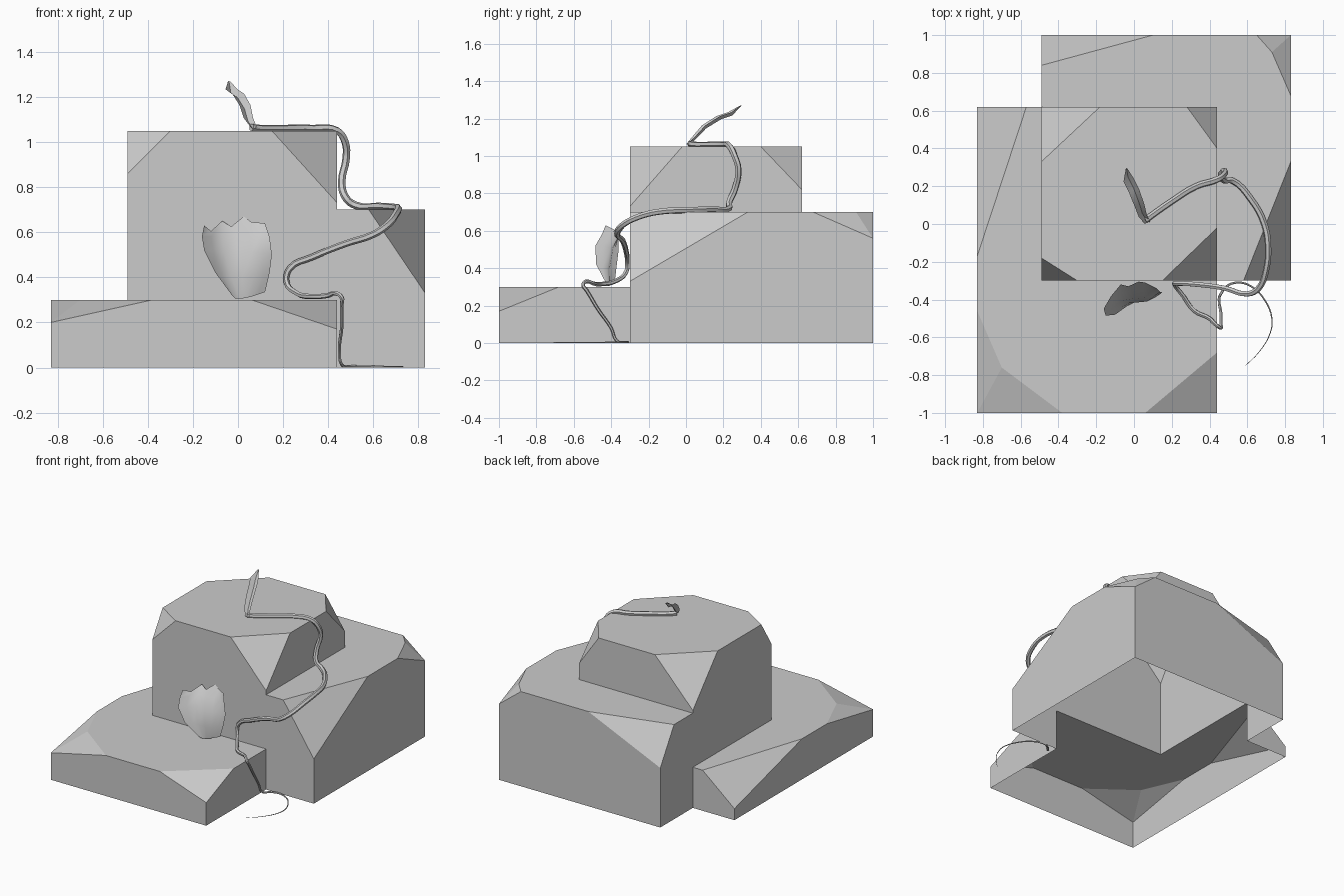
import bpy, bmesh
from mathutils import Vector

if "Cube" in bpy.data.objects:
    bpy.data.objects.remove(bpy.data.objects["Cube"])


def mesh_object(name, bm):
    me = bpy.data.meshes.new(name)
    bm.to_mesh(me)
    bm.free()
    ob = bpy.data.objects.new(name, me)
    bpy.context.collection.objects.link(ob)
    return ob


def activate(ob):
    bpy.ops.object.select_all(action='DESELECT')
    ob.select_set(True)
    bpy.context.view_layer.objects.active = ob


def rock(name, x0, x1, y0, y1, top, rim, corner_heights):
    """Block with chipped corners: flat top rim, four lowered corners."""
    bm = bmesh.new()
    for (x, y), h in zip([(x0, y0), (x1, y0), (x1, y1), (x0, y1)], corner_heights):
        bm.verts.new((x, y, 0))
        if h < top:
            bm.verts.new((x, y, h))
    for x, y in rim:
        bm.verts.new((x, y, top))
    bmesh.ops.convex_hull(bm, input=bm.verts[:])
    bmesh.ops.dissolve_limit(bm, angle_limit=0.005, verts=bm.verts[:], edges=bm.edges[:])
    bmesh.ops.recalc_face_normals(bm, faces=bm.faces[:])
    return mesh_object(name, bm)


def sheet(name, rows):
    """Open surface from rows of points."""
    bm = bmesh.new()
    grid = [[bm.verts.new(p) for p in r] for r in rows]
    for a, b in zip(grid, grid[1:]):
        for i in range(len(a) - 1):
            bm.faces.new((a[i], a[i + 1], b[i + 1], b[i]))
    ob = mesh_object(name, bm)
    activate(ob)
    bpy.ops.object.shade_smooth_by_angle(angle=0.8)
    return ob


# Rocks: low slab, rear block and tall block, merged into one shell
rocks = rock("rocks", -.83, .44, -1, .62, .30,
             [(.06, -1), (.44, -.68), (.44, .62), (-.57, .62),
              (-.83, -.17), (-.83, -.46), (-.70, -.76), (-.38, -1)],
             [.20, .17, .30, .085])
rear = rock("rear_rock", -.49, .83, -.30, 1, .70,
            [(-.49, -.30), (.58, -.30), (.83, .33), (.83, .68),
             (.73, .91), (.65, 1), (.10, 1), (-.49, .84)],
            [.70, .33, .56, .44])
tall = rock("tall_rock", -.49, .44, -.30, .62, 1.05,
            [(-.30, -.30), (.15, -.30), (.44, -.02), (.44, .40),
             (.28, .62), (-.18, .62), (-.49, .33), (-.49, -.18)],
            [.86, .73, .82, .72])
activate(rocks)
for other in (rear, tall):
    mod = rocks.modifiers.new("union", 'BOOLEAN')
    mod.operation = 'UNION'
    mod.solver = 'EXACT'
    mod.object = other
    bpy.ops.object.modifier_apply(modifier=mod.name)
    bpy.data.objects.remove(other)

# Open underside
bm = bmesh.new()
bm.from_mesh(rocks.data)
under = [f for f in bm.faces if all(v.co.z < .001 for v in f.verts)]
bmesh.ops.delete(bm, geom=under, context='FACES')
bmesh.ops.dissolve_limit(bm, angle_limit=0.005, verts=bm.verts[:], edges=bm.edges[:])
bm.to_mesh(rocks.data)
bm.free()

# Vine: thin coil on the ground, climbing and winding over the rocks
root = [(.59, -.75, .003), (.66, -.68, .003), (.72, -.58, .003), (.73, -.50, .003),
        (.69, -.40, .004), (.62, -.33, .004), (.55, -.31, .005), (.49, -.33, .006),
        (.46, -.37, .012), (.45, -.40, .08), (.46, -.47, .18), (.46, -.53, .28)]
stem = [(.46, -.55, .31), (.43, -.53, .33), (.40, -.50, .32), (.32, -.46, .315),
        (.26, -.38, .33), (.215, -.32, .38), (.23, -.315, .44), (.33, -.32, .49),
        (.48, -.34, .55), (.60, -.37, .59), (.66, -.34, .63), (.70, -.24, .68),
        (.71, -.12, .705), (.69, 0, .71), (.62, .13, .715), (.52, .23, .72),
        (.48, .23, .75), (.46, .26, .82), (.48, .28, .93), (.475, .26, 1.0),
        (.44, .235, 1.05), (.33, .20, 1.06), (.20, .12, 1.06), (.10, .05, 1.06),
        (.06, .02, 1.065)]
path = root + stem
curve = bpy.data.curves.new("vine", 'CURVE')
curve.dimensions = '3D'
curve.resolution_u = 4
curve.bevel_depth = 1
curve.bevel_resolution = 1
curve.use_fill_caps = True
sp = curve.splines.new('BEZIER')
sp.bezier_points.add(len(path) - 1)
for i, (bp, p) in enumerate(zip(sp.bezier_points, path)):
    bp.co = p
    bp.handle_left_type = bp.handle_right_type = 'AUTO'
    bp.radius = .001 + .009 * i / 12 if i < 12 else min(.017, .010 + .0006 * (i - 12))
vine = bpy.data.objects.new("vine", curve)
bpy.context.collection.objects.link(vine)
activate(vine)
bpy.ops.object.convert(target='MESH')
bpy.ops.object.shade_smooth_by_angle(angle=0.9)

# Folded leaf at the tip of the vine
spine = [Vector(p) for p in [(.07, .01, 1.06), (.045, .05, 1.10), (.03, .10, 1.155),
                             (0, .18, 1.205), (-.03, .24, 1.225), (-.04, .295, 1.27)]]
widths = [.014, .022, .026, .028, .028, .004]
side = Vector((.94, .34, 0))
lift = Vector((.1, -.6, .8))
sheet("vine_tip_leaf", [[p - side * w + lift * w * .4, p - lift * w * .4,
                         p + side * w + lift * w * .4] for p, w in zip(spine, widths)])

# Cupped broad leaf with a ragged top, leaning on the tall rock
sheet("cupped_leaf", [
    [(-.03, -.43, .325), (-.01, -.42, .305), (.01, -.41, .305), (.03, -.41, .308),
     (.06, -.40, .315), (.09, -.39, .325), (.12, -.38, .335)],
    [(-.10, -.48, .42), (-.07, -.445, .405), (-.03, -.42, .40), (.02, -.415, .40),
     (.07, -.41, .40), (.11, -.39, .41), (.14, -.37, .42)],
    [(-.15, -.485, .52), (-.11, -.44, .52), (-.06, -.405, .51), (0, -.395, .51),
     (.06, -.39, .51), (.11, -.38, .51), (.15, -.36, .50)],
    [(-.16, -.45, .58), (-.12, -.41, .58), (-.07, -.365, .59), (-.01, -.35, .59),
     (.05, -.35, .59), (.10, -.35, .59), (.14, -.36, .58)],
    [(-.15, -.43, .63), (-.12, -.38, .605), (-.07, -.32, .65), (-.03, -.33, .625),
     (.025, -.305, .67), (.06, -.31, .645), (.12, -.34, .64)]])
